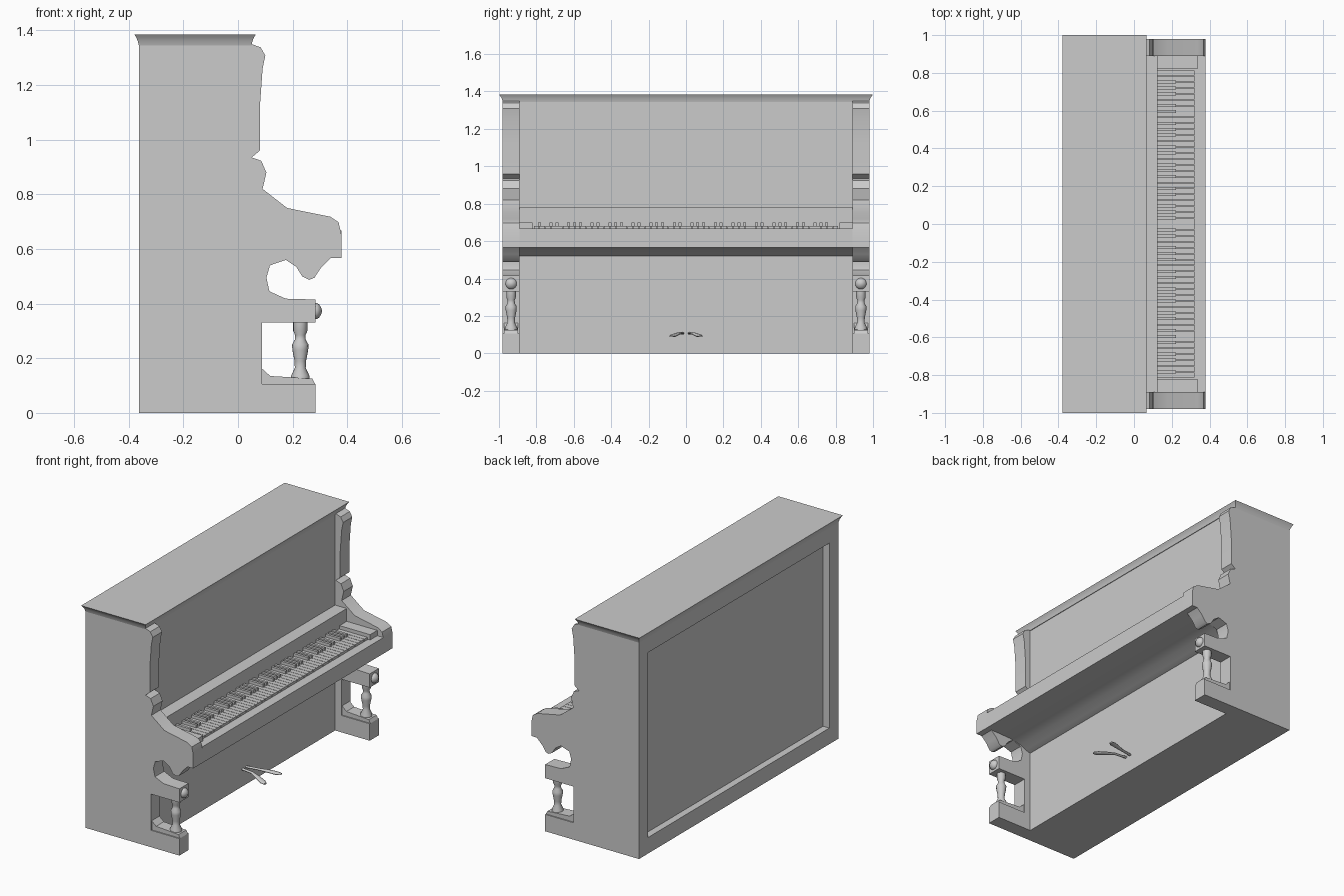
import bpy, bmesh, math
from mathutils import Matrix, Vector

if "Cube" in bpy.data.objects:
    bpy.data.objects.remove(bpy.data.objects["Cube"])


def finish(name, bm, angle=35):
    bmesh.ops.recalc_face_normals(bm, faces=bm.faces)
    mesh = bpy.data.meshes.new(name)
    bm.to_mesh(mesh)
    bm.free()
    ob = bpy.data.objects.new(name, mesh)
    bpy.context.collection.objects.link(ob)
    bpy.ops.object.select_all(action='DESELECT')
    bpy.context.view_layer.objects.active = ob
    ob.select_set(True)
    bpy.ops.object.shade_smooth_by_angle(angle=math.radians(angle))
    return ob


def add_box(bm, x0, x1, y0, y1, z0, z1):
    size = Vector((x1 - x0, y1 - y0, z1 - z0))
    mid = Vector((x0 + x1, y0 + y1, z0 + z1)) / 2
    bmesh.ops.create_cube(bm, size=1, matrix=Matrix.Translation(mid) @ Matrix.Diagonal(size.to_4d()))


def box(name, *bounds):
    bm = bmesh.new()
    add_box(bm, *bounds)
    return finish(name, bm)


def extrude_y(name, outline, y0, y1):
    """Extrude an x-z outline between two y positions."""
    bm = bmesh.new()
    face = bm.faces.new([bm.verts.new((x, y0, z)) for x, z in outline])
    new = bmesh.ops.extrude_face_region(bm, geom=[face])["geom"]
    bmesh.ops.translate(bm, vec=(0, y1 - y0, 0), verts=[v for v in new if isinstance(v, bmesh.types.BMVert)])
    return finish(name, bm)


def lathe(name, profile, matrix, sides=16):
    """Spin (radius, height) pairs around the local z axis."""
    bm = bmesh.new()
    rings = []
    for r, h in profile:
        angles = [2 * math.pi * i / sides for i in range(sides)]
        rings.append([bm.verts.new((r * math.cos(a), r * math.sin(a), h)) for a in angles])
    for a, b in zip(rings, rings[1:]):
        for i in range(sides):
            j = (i + 1) % sides
            bm.faces.new((a[i], a[j], b[j], b[i]))
    bm.faces.new(rings[0])
    bm.faces.new(rings[-1])
    bm.transform(matrix)
    return finish(name, bm, 50)


INNER, OUTER = 0.89, 0.98

# Case body with lower panel, coved key bed, shelf and upper panel
extrude_y("case_body", [
    (-.32, 0), (.045, 0), (.045, .52), (.08, .53), (.12, .55), (.2, .564), (.3, .567),
    (.378, .567), (.378, .667), (.125, .667), (.125, .78), (.045, .78),
    (.045, 1.35), (-.32, 1.35)], -INNER, INNER)

# Rails that frame the recessed back
box("back_bottom_rail", -.363, -.32, -INNER, INNER, 0, .10)
box("back_top_rail", -.363, -.32, -INNER, INNER, 1.25, 1.35)

# Flared lid
bm = bmesh.new()
loops = []
for z, grow in ((1.345, 0), (1.362, .004), (1.375, .01), (1.385, .016)):
    x0, x1, y = -.363 - grow, .049 + grow, .98 + grow * 1.25
    loops.append([bm.verts.new((px, py, z)) for px, py in ((x0, -y), (x1, -y), (x1, y), (x0, y))])
for a, b in zip(loops, loops[1:]):
    for i in range(4):
        bm.faces.new((a[i], a[i - 1], b[i - 1], b[i]))
bm.faces.new(loops[0])
bm.faces.new(loops[-1])
finish("lid", bm)

# Scrolled side cheek, with the leg opening left free
cheek = [
    (-.363, 0), (.283, 0), (.283, .105), (.088, .105), (.088, .33), (.283, .33),
    (.283, .415), (.175, .418), (.115, .445), (.104, .495), (.117, .54), (.175, .56),
    (.213, .535), (.235, .5), (.26, .487), (.28, .495), (.303, .53), (.34, .567),
    (.378, .567), (.378, .655), (.368, .698), (.338, .718), (.18, .75), (.09, .82),
    (.104, .88), (.085, .923), (.05, .935), (.08, .96), (.08, 1.12), (.09, 1.26),
    (.1, 1.308), (.083, 1.338), (.05, 1.35), (-.363, 1.35)]
foot = [(.088, .105), (.283, .105), (.272, .125), (.2, .13), (.118, .135), (.088, .162)]
column = [(.034, .12), (.033, .137), (.02, .165), (.021, .19), (.029, .23), (.03, .25),
          (.02, .268), (.019, .285), (.026, .3), (.026, .335)]
knob = [(.03, -.005), (.03, .006), (.024, .014), (.014, .021), (.004, .024)]

for side, s in (("left", 1), ("right", -1)):
    extrude_y(side + "_cheek", cheek, s * INNER, s * OUTER)
    extrude_y(side + "_foot_moulding", foot, s * .897, s * .973)
    lathe(side + "_leg_column", column, Matrix.Translation((.228, s * .935, 0)))
    lathe(side + "_leg_knob", knob,
          Matrix.Translation((.283, s * .935, .373)) @ Matrix.Rotation(math.pi / 2, 4, 'Y'))
    box(side + "_key_block", .125, .335, s * .82, s * INNER, .66, .70)

    # Pedal: a flattened tapered bar that swings outward and widens at the tip
    bm = bmesh.new()
    rings = []
    for x, y, z, w, t in ((.04, .018, .107, .009, .006), (.12, .03, .108, .009, .006),
                          (.17, .05, .102, .014, .008), (.22, .07, .094, .018, .008),
                          (.243, .079, .091, .01, .005)):
        ring = []
        for i in range(10):
            a = 2 * math.pi * i / 10
            ring.append(bm.verts.new((x - .3 * w * math.cos(a), s * (y + w * math.cos(a)), z + t * math.sin(a))))
        rings.append(ring)
    for a, b in zip(rings, rings[1:]):
        for i in range(10):
            bm.faces.new((a[i], a[i - 1], b[i - 1], b[i]))
    bm.faces.new(rings[0])
    bm.faces.new(rings[-1])
    finish(side + "_pedal", bm, 50)

# Keyboard: 52 natural keys, sharps after A, C, D, F and G
KEYS, START = 52, -.815
step = -2 * START / KEYS
naturals, sharps = bmesh.new(), bmesh.new()
for k in range(KEYS):
    y = START + k * step
    add_box(naturals, .12, .32, y + .0012, y + step - .0012, .66, .682)
    if "ABCDEFG"[k % 7] in "ACDFG" and k < KEYS - 1:
        edge = y + step
        add_box(sharps, .12, .223, edge - .008, edge + .008, .675, .70)
finish("natural_keys", naturals)
finish("sharp_keys", sharps)
